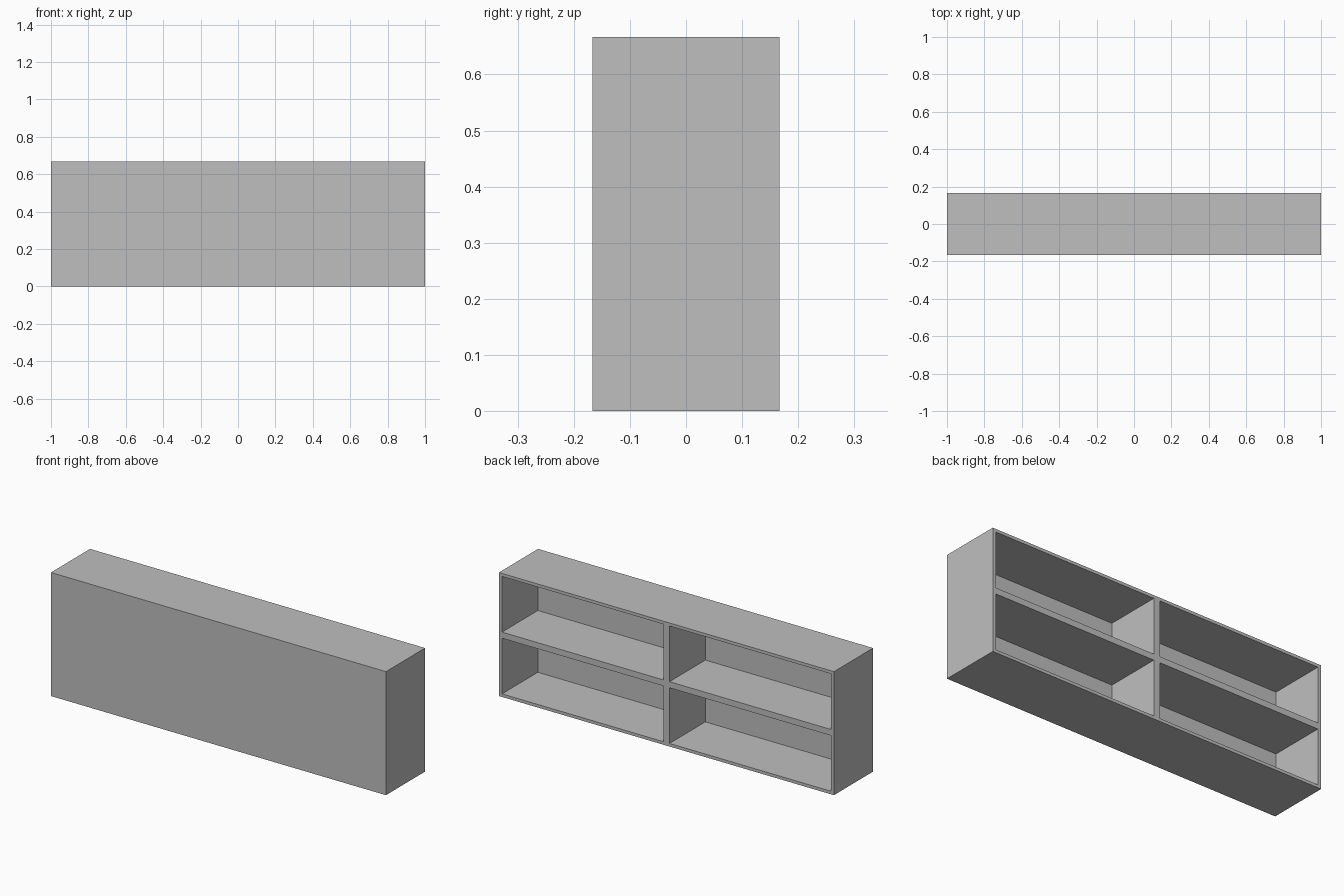
import bpy

if "Cube" in bpy.data.objects:
    bpy.data.objects.remove(bpy.data.objects["Cube"])

WIDTH, DEPTH, HEIGHT = 2.0, 1 / 3, 2 / 3
SIDE, RAIL = 0.0185, 0.0165      # half widths of the upright and level dividers
RECESS = 0.305                   # depth of each compartment

grey = bpy.data.materials.new("plain grey")
grey.diffuse_color = (0.52, 0.52, 0.52, 1)
grey.use_nodes = True
grey.node_tree.nodes["Principled BSDF"].inputs["Base Color"].default_value = grey.diffuse_color


def box(name, size, centre):
    bpy.ops.mesh.primitive_cube_add(size=1, location=centre)
    obj = bpy.context.object
    obj.name = name
    obj.scale = size
    bpy.ops.object.transform_apply(location=False, rotation=False, scale=True)
    obj.data.materials.append(grey)
    return obj


# Solid case, closed at the front
case = box("shelf_case", (WIDTH, DEPTH, HEIGHT), (0, 0, HEIGHT / 2))

# Four compartments cut in from the back
cell_w, cell_h = WIDTH / 2, HEIGHT / 2
for col in (-0.5, 0.5):
    for row in (0.5, 1.5):
        overshoot = 0.05
        cutter = box("compartment_cutter",
                     (cell_w - 2 * SIDE, RECESS + overshoot, cell_h - 2 * RAIL),
                     (col * cell_w, DEPTH / 2 - RECESS / 2 + overshoot / 2, row * cell_h))
        cutter.hide_render = True
        cut = case.modifiers.new("compartment", 'BOOLEAN')
        cut.operation = 'DIFFERENCE'
        cut.solver = 'EXACT'
        cut.object = cutter
        bpy.context.view_layer.objects.active = case
        bpy.ops.object.modifier_apply(modifier=cut.name)
        bpy.data.objects.remove(cutter)
